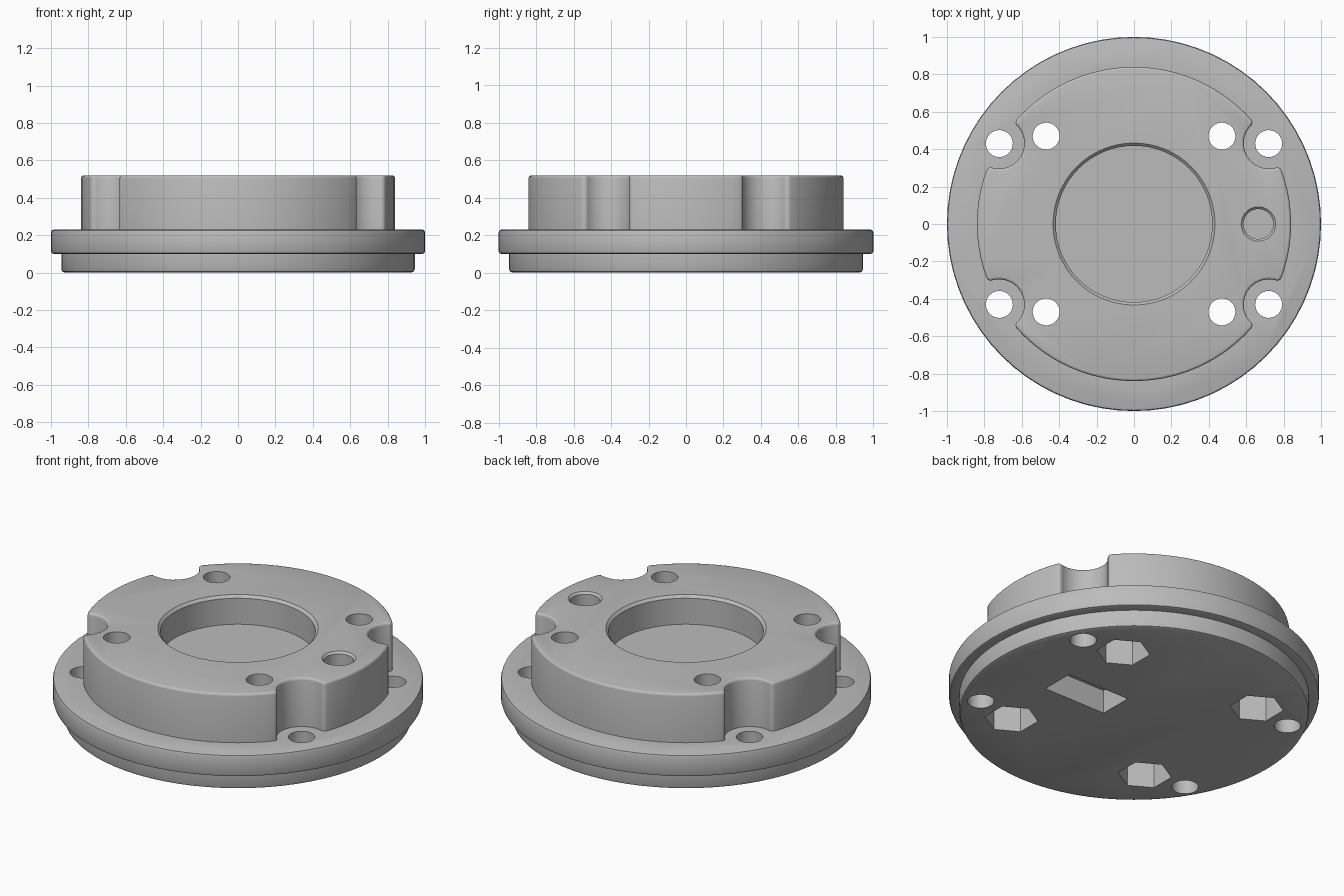
import bpy, bmesh, math
from math import cos, sin, pi, radians

cube = bpy.data.objects.get("Cube")
if cube:
    bpy.data.objects.remove(cube, do_unlink=True)

TOP, FLANGE_TOP = 0.52, 0.23
UPPER_R, NOTCH_R, HOLE_R = 0.84, 0.135, 0.072

grey = bpy.data.materials.new("light_grey")
grey.use_nodes = True
colour = (0.5, 0.5, 0.5, 1)
grey.diffuse_color = colour
grey.node_tree.nodes["Principled BSDF"].inputs["Base Color"].default_value = colour


def finish(name, bm):
    bmesh.ops.recalc_face_normals(bm, faces=bm.faces[:])
    mesh = bpy.data.meshes.new(name)
    bm.to_mesh(mesh)
    bm.free()
    mesh.materials.append(grey)
    obj = bpy.data.objects.new(name, mesh)
    bpy.context.collection.objects.link(obj)
    return obj


def turned(name, profile, sides, x=0, y=0, start=0):
    """Stack rings of (radius, height) into a closed solid."""
    bm = bmesh.new()
    rings = [[bm.verts.new((x + r * cos(start + 2 * pi * i / sides),
                            y + r * sin(start + 2 * pi * i / sides), z))
              for i in range(sides)] for r, z in profile]
    for low, high in zip(rings, rings[1:]):
        for i in range(sides):
            j = (i + 1) % sides
            bm.faces.new((low[i], low[j], high[j], high[i]))
    bm.faces.new(rings[0][::-1])
    bm.faces.new(rings[-1])
    return finish(name, bm)


def combine(body, tool, operation):
    mod = body.modifiers.new(tool.name, 'BOOLEAN')
    mod.operation, mod.object, mod.solver = operation, tool, 'EXACT'
    bpy.context.view_layer.objects.active = body
    bpy.ops.object.modifier_apply(modifier=mod.name)
    bpy.data.objects.remove(tool, do_unlink=True)


# Stepped round base with a wider flange
body = turned("mounting_plate", [
    (0.925, 0), (0.94, 0.006), (0.945, 0.02), (0.945, 0.1), (0.985, 0.1),
    (0.996, 0.104), (1, 0.115), (1, 0.215), (0.996, 0.226), (0.985, FLANGE_TOP)], 72)

# Raised block: round outline with four scalloped notches
hole_angle = math.atan2(0.43, 0.72)
half = 2 * math.asin(NOTCH_R / (2 * UPPER_R))
notches = [hole_angle, pi - hole_angle, pi + hole_angle, 2 * pi - hole_angle]
outline, corners = [], []
for k, a in enumerate(notches):
    cx, cy = UPPER_R * cos(a), UPPER_R * sin(a)
    first = math.atan2(UPPER_R * sin(a - half) - cy, UPPER_R * cos(a - half) - cx)
    sweep = pi - half
    corners.append(len(outline))
    for i in range(13):
        t = first - sweep * i / 12
        outline.append((cx + NOTCH_R * cos(t), cy + NOTCH_R * sin(t)))
    corners.append(len(outline) - 1)
    begin, end = a + half, notches[(k + 1) % 4] - half
    end += 2 * pi if end < begin else 0
    steps = max(6, round((end - begin) / radians(5)))
    for i in range(1, steps):
        t = begin + (end - begin) * i / steps
        outline.append((UPPER_R * cos(t), UPPER_R * sin(t)))

bm = bmesh.new()
low = [bm.verts.new((x, y, FLANGE_TOP - 0.05)) for x, y in outline]
high = [bm.verts.new((x, y, TOP)) for x, y in outline]
count = len(outline)
for i in range(count):
    j = (i + 1) % count
    bm.faces.new((low[i], low[j], high[j], high[i]))
bm.faces.new(low[::-1])
bm.faces.new(high)
uprights = [bm.edges.get((low[i], high[i])) for i in corners]
bmesh.ops.bevel(bm, geom=uprights, offset=0.024, segments=4, profile=0.5, affect='EDGES')
rim = [e for e in bm.edges if all(v.co.z > TOP - 0.001 for v in e.verts)]
bmesh.ops.bevel(bm, geom=rim, offset=0.014, segments=3, profile=0.5, affect='EDGES')
combine(body, finish("raised_block", bm), 'UNION')

# Central bore and small blind hole, both with chamfered rims
combine(body, turned("bore", [(0.418, 0.35), (0.418, TOP - 0.015), (0.433, TOP),
                              (0.433, TOP + 0.1)], 64), 'DIFFERENCE')
combine(body, turned("pin_hole", [(0.08, 0.42), (0.08, TOP - 0.012), (0.092, TOP),
                                  (0.092, TOP + 0.1)], 32, 0.665, 0), 'DIFFERENCE')

# Four bolt holes with hexagonal nut pockets, and four flange holes
for sx in (-1, 1):
    for sy in (-1, 1):
        through = [(HOLE_R, -0.1), (HOLE_R, TOP + 0.1)]
        combine(body, turned("bolt_hole", through, 32, 0.47 * sx, 0.47 * sy), 'DIFFERENCE')
        combine(body, turned("nut_pocket", [(0.145, -0.1), (0.145, 0.2)], 6,
                             0.47 * sx, 0.47 * sy, pi / 6), 'DIFFERENCE')
        combine(body, turned("flange_hole", through, 32, 0.72 * sx, 0.43 * sy), 'DIFFERENCE')

# Rectangular pocket on the underside
bm = bmesh.new()
bmesh.ops.create_cube(bm, size=1)
bmesh.ops.scale(bm, vec=(0.41, 0.2, 0.24), verts=bm.verts[:])
bmesh.ops.translate(bm, vec=(0.335, 0, 0.02), verts=bm.verts[:])
combine(body, finish("slot", bm), 'DIFFERENCE')

# Smooth round walls, keep machined edges crisp
bpy.ops.object.select_all(action='DESELECT')
body.select_set(True)
bpy.context.view_layer.objects.active = body
bpy.ops.object.shade_smooth_by_angle(angle=radians(35))
